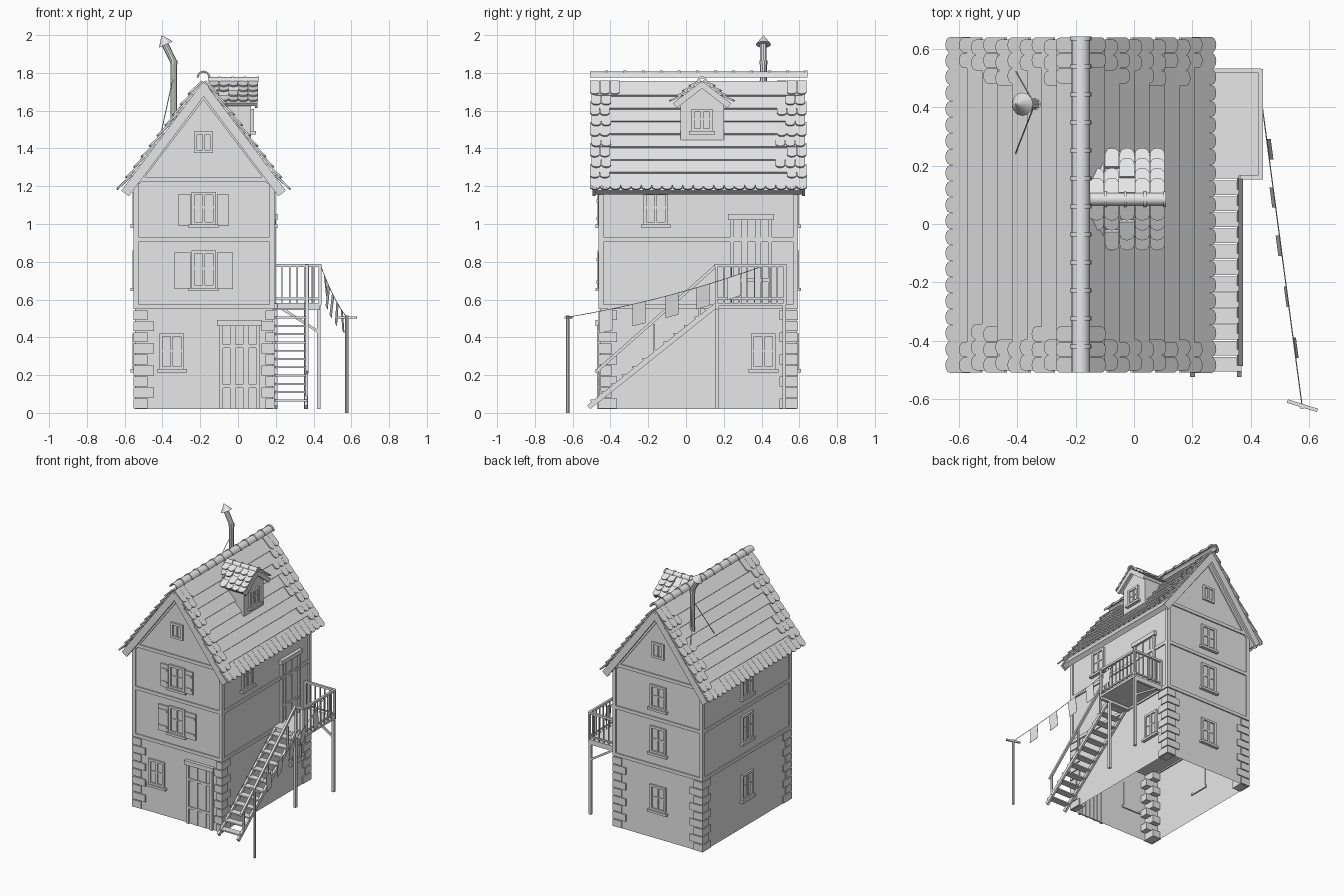
import bpy, bmesh, math, random
from mathutils import Matrix, Vector

random.seed(4)
if "Cube" in bpy.data.objects:
    bpy.data.objects.remove(bpy.data.objects["Cube"])

grey = bpy.data.materials.new("plain_grey")
grey.use_nodes = True
grey.diffuse_color = (0.8, 0.8, 0.8, 1)
grey.node_tree.nodes["Principled BSDF"].inputs["Base Color"].default_value = (0.8, 0.8, 0.8, 1)


# ---- helpers ----
def finish(name, bm, smooth=False):
    bmesh.ops.recalc_face_normals(bm, faces=bm.faces)
    mesh = bpy.data.meshes.new(name)
    bm.to_mesh(mesh)
    bm.free()
    mesh.materials.append(grey)
    obj = bpy.data.objects.new(name, mesh)
    bpy.context.collection.objects.link(obj)
    if smooth:
        bpy.ops.object.select_all(action='DESELECT')
        obj.select_set(True)
        bpy.context.view_layer.objects.active = obj
        bpy.ops.object.shade_smooth_by_angle(angle=math.radians(35))


def frame(o, a, b, c):
    m = Matrix((a, b, c)).transposed().to_4x4()
    m.translation = o
    return m


def box(bm, lo, hi, m=Matrix()):
    lo, hi = Vector(lo), Vector(hi)
    for v in bmesh.ops.create_cube(bm, size=1)['verts']:
        v.co = m @ ((lo + hi) / 2 + v.co * (hi - lo))


def bar(bm, a, b, w, h=None):
    a, d, h = Vector(a), Vector(b) - Vector(a), (h or w) / 2
    m = Matrix.Translation(a) @ d.to_track_quat('Y', 'Z').to_matrix().to_4x4()
    box(bm, (-w / 2, 0, -h), (w / 2, d.length, h), m)


def rod(bm, a, b, r1, r2=None, seg=10):
    a, b = Vector(a), Vector(b)
    m = Matrix.Translation((a + b) / 2) @ (b - a).to_track_quat('Z', 'Y').to_matrix().to_4x4()
    bmesh.ops.create_cone(bm, cap_ends=True, segments=seg, radius1=r1,
                          radius2=r1 if r2 is None else r2, depth=(b - a).length, matrix=m)


def prism(bm, pts, vec):
    low = [bm.verts.new(p) for p in pts]
    top = [bm.verts.new(Vector(p) + Vector(vec)) for p in pts]
    bm.faces.new(low)
    bm.faces.new(top)
    for i in range(len(pts)):
        bm.faces.new((low[i - 1], low[i], top[i], top[i - 1]))


def tile(bm, m, u, v, w, l):
    r = w * 0.4
    out = [(u, v - w / 2), (u, v + w / 2)]
    for k in range(7):
        a = math.pi * (0.5 - k / 6)
        out.append((u + l - r + r * math.cos(a), v + w / 2 * math.sin(a)))
    pts = [m @ Vector((p, q, 0.006 + 0.016 * (p - u) / l)) for p, q in out]
    prism(bm, pts, m.to_3x3() @ Vector((0, 0, 0.01)))


def ridge(bm, start, along, side, count, r):
    step = Vector(along) / count
    for k in range(count):
        for t0, t1, g in ((0, 1, 0), (0.86, 1, 0.005)):
            arc = [(rr, math.pi * (j if rr > r else 8 - j) / 8)
                   for rr in (r + 0.001 + g, r - 0.006) for j in range(9)]
            base = Vector(start) + step * (k + t0)
            prism(bm, [base + Vector(side) * (q * math.cos(a)) + Vector((0, 0, q * math.sin(a)))
                       for q, a in arc], step * (t1 - t0))


X0, X1, Y0, Y1, XM = -0.545, 0.185, -0.455, 0.585, -0.182
Z = Vector((0, 0, 1))


def wall(nx, ny, d):
    n = Vector((nx, ny, 0))
    return frame(n * d, Z.cross(n), n, Z)


FRONT, BACK = wall(0, -1, -Y0), wall(0, 1, Y1)
RIGHT, LEFT = wall(1, 0, X1), wall(-1, 0, -X0)

# ---- walls ----
bm = bmesh.new()
box(bm, (X0, Y0, 0.02), (X1, Y1, 0.56))
bm.faces.ensure_lookup_table()
bmesh.ops.delete(bm, geom=[f for f in bm.faces if f.calc_center_median().z < 0.1], context='FACES_ONLY')
finish("ground_floor_walls", bm)
bm = bmesh.new()
prism(bm, [(X0, Y0, 0.56), (X1, Y0, 0.56), (X1, Y0, 1.21), (XM, Y0, 1.7), (X0, Y0, 1.21)], (0, Y1 - Y0, 0))
finish("upper_walls", bm)

# ---- corner stones ----
bm = bmesh.new()
for cx, sx in ((X0, 1), (X1, -1)):
    for cy, sy in ((Y0, 1), (Y1, -1)):
        for k in range(9):
            wide = 0.6 if cx == X1 and cy == Y0 else 1
            lx, ly = ((0.1, 0.06) if k % 2 else (0.065, 0.09))
            z = 0.02 + k * 0.0585
            a = (cx - sx * 0.009, cy - sy * 0.009, z + 0.003)
            b = (cx + sx * lx * wide, cy + sy * ly, z + 0.055)
            box(bm, [min(p) for p in zip(a, b)], [max(p) for p in zip(a, b)])
finish("corner_stones", bm)

# ---- timber beams ----
bm = bmesh.new()
for m, u0, u1 in ((FRONT, X0, X1), (BACK, -X1, -X0), (RIGHT, Y0, Y1), (LEFT, -Y1, -Y0)):
    for z in (0.55, 0.905):
        box(bm, (u0 - 0.009, -0.01, z), (u1 + 0.009, 0.009, z + 0.025), m)
    for u in (u0 - 0.009, u1 - 0.018):
        box(bm, (u, -0.01, 0.575), (u + 0.027, 0.009, 1.22), m)
for m, c in ((FRONT, XM), (BACK, -XM)):
    box(bm, (c - 0.365, -0.01, 1.225), (c + 0.365, 0.009, 1.25), m)
    for s in (-1, 1):
        bar(bm, m @ Vector((c + s * 0.35, 0, 1.22)), m @ Vector((c, 0, 1.68)), 0.018, 0.028)
finish("timber_beams", bm)


# ---- windows, shutters and doors ----
def window(bm, m, u, z0, z1, w=0.13, sill=True):
    h, t = w / 2, 0.016
    box(bm, (u - h, -0.005, z0), (u + h, 0.003, z1), m)
    for a in (u - h, u + h - t):
        box(bm, (a, 0, z0), (a + t, 0.014, z1), m)
    for z in (z0, z1 - t):
        box(bm, (u - h, 0, z), (u + h, 0.013, z + t), m)
    box(bm, (u - 0.007, 0, z0), (u + 0.007, 0.011, z1), m)
    mid = (z0 + z1) / 2
    if sill:
        box(bm, (u - h, 0, mid), (u + h, 0.008, mid + 0.009), m)
        box(bm, (u - h - 0.014, -0.01, z0 - 0.015), (u + h + 0.014, 0.024, z0 + 0.002), m)


def door(bm, m, u0, u1, z0, z1):
    n, w = 5, (u1 - u0 - 0.04) / 5
    for k in range(n):
        a = u0 + 0.02 + k * w
        box(bm, (a + 0.002, -0.005, z0), (a + w - 0.002, 0.006 + 0.003 * (k % 2), z1), m)
    for a in (u0, u1 - 0.02):
        box(bm, (a, -0.005, z0), (a + 0.02, 0.016, z1), m)
    box(bm, (u0 - 0.012, -0.005, z1 - 0.01), (u1 + 0.012, 0.024, z1 + 0.022), m)
    for f in (0.25, 0.72):
        z = z0 + f * (z1 - z0)
        box(bm, (u0 + 0.02, 0, z), (u1 - 0.02, 0.014, z + 0.018), m)


levels = ((0.23, 0.42), (0.66, 0.86), (0.995, 1.17))
bm = bmesh.new()
for k, (z0, z1) in enumerate(levels):
    window(bm, FRONT, XM if k else -0.35, z0, z1)
    window(bm, BACK, -XM, z0, z1)
    window(bm, LEFT, -0.06, z0, z1)
window(bm, RIGHT, 0.41, *levels[0])
window(bm, RIGHT, -0.16, *levels[2])
window(bm, FRONT, XM, 1.375, 1.49, 0.1, False)
window(bm, BACK, -XM, 1.375, 1.49, 0.1, False)
window(bm, wall(1, 0, 0.07), 0.085, 1.49, 1.61, 0.11)
finish("windows", bm)
bm = bmesh.new()
for (z0, z1), w in zip(levels[1:], (0.085, 0.062)):
    for s in (-1, 1):
        a, b = XM + s * 0.07, XM + s * (0.07 + w)
        box(bm, (min(a, b), 0, z0 - 0.005), (max(a, b), 0.012, z1 - 0.01), FRONT)
        for z in (z0 + 0.025, z1 - 0.055):
            box(bm, (min(a, b) + 0.008, 0, z), (max(a, b) - 0.008, 0.018, z + 0.016), FRONT)
finish("shutters", bm)
bm = bmesh.new()
door(bm, FRONT, -0.1, 0.115, 0.02, 0.47)
door(bm, RIGHT, 0.235, 0.455, 0.58, 1.03)
finish("doors", bm)

# ---- main roof ----
boards, tiles = bmesh.new(), bmesh.new()
for s in (-1, 1):
    u, n = Vector((s * 0.6, 0, -0.8)), Vector((s * 0.8, 0, 0.6))
    m = frame((XM, 0, 1.75), u, Vector((0, 1, 0)), n)
    box(boards, (0, -0.49, -0.035), (0.715, 0.625, 0), m)
    for y in (-0.495, 0.615):
        box(boards, (0.02, y, -0.045), (0.72, y + 0.015, 0.004), m)
    p = 0.085
    for k in range(8):
        tilt = m @ Matrix.Translation((k * p, 0, 0)) @ Matrix.Rotation(-0.15, 4, 'Y')
        box(boards, (0, -0.48, 0), (p * 1.25, 0.615, 0.01), tilt)
    for k in range(10):
        for v0, d in ((-0.483, 1), (0.613, -1)):
            for c in range(3):
                if c < 2 or random.random() < 0.35:
                    v = v0 + d * (c * 0.053 + (k % 2) * 0.008)
                    tile(tiles, m, k * 0.069, v, 0.052, 0.1)
    for k in range(21):
        tile(tiles, m, 0.625, -0.483 + k * 0.0548, 0.053, 0.105)
finish("roof_boards", boards)
finish("roof_tiles", tiles)
bm = bmesh.new()
ridge(bm, (XM, -0.508, 1.775), (0, 1.15, 0), (1, 0, 0), 12, 0.031)
finish("ridge_tiles", bm, True)

# ---- dormer ----
bm = bmesh.new()
prism(bm, [(-0.12, -0.03, 1.4), (-0.12, 0.2, 1.4), (-0.12, 0.2, 1.655),
           (-0.12, 0.085, 1.735), (-0.12, -0.03, 1.655)], (0.19, 0, 0))
finish("dormer_walls", bm)
bm = bmesh.new()
for s in (-1, 1):
    u = Vector((0, s * 0.79, -0.61))
    m = frame((0, 0.085, 1.75), u, Vector((1, 0, 0)), Vector((0, s * 0.61, 0.79)))
    box(bm, (0, -0.15, -0.016), (0.185, 0.1, 0.006), m)
    box(bm, (0.01, 0.09, -0.026), (0.19, 0.104, 0.006), m)
    for k in range(4):
        for c in range(5):
            if k == 3 or c == 4 or random.random() < 0.6:
                tile(bm, m, k * 0.043, 0.08 - (4 - c) * 0.052, 0.05, 0.068)
finish("dormer_roof", bm)
bm = bmesh.new()
ridge(bm, (-0.16, 0.085, 1.755), (0.27, 0, 0), (0, 1, 0), 4, 0.021)
finish("dormer_ridge_tiles", bm, True)

# ---- stove pipe ----
bm = bmesh.new()
rod(bm, (-0.34, 0.41, 1.5), (-0.34, 0.41, 1.865), 0.018)
rod(bm, (-0.339, 0.41, 1.855), (-0.388, 0.41, 1.955), 0.018)
rod(bm, (-0.34, 0.41, 1.845), (-0.34, 0.41, 1.865), 0.021)
rod(bm, (-0.382, 0.41, 1.95), (-0.404, 0.41, 1.997), 0.04, 0.002, 12)
finish("stove_pipe", bm, True)
bm = bmesh.new()
for y in (0.225, 0.535):
    rod(bm, (-0.34, 0.41, 1.79), (-0.412, y, 1.46), 0.0025, seg=5)
finish("pipe_wires", bm)

# ---- landing and stairs ----
bm = bmesh.new()
box(bm, (X1, 0.155, 0.565), (0.44, 0.53, 0.582))
for y in (0.165, 0.52):
    bar(bm, (X1, y, 0.555), (0.435, y, 0.555), 0.02)
for x, y in ((0.36, 0.165), (0.428, 0.52)):
    box(bm, (x - 0.01, y - 0.01, 0.02), (x + 0.01, y + 0.01, 0.57))
bar(bm, (0.22, 0.52, 0.56), (0.425, 0.52, 0.43), 0.014)
finish("landing", bm)
bm = bmesh.new()
corners = [(0.37, 0.16), (0.434, 0.16), (0.434, 0.524), (X1 + 0.008, 0.524)]
for (ax, ay), (bx, by) in zip(corners, corners[1:]):
    for z, w in ((0.78, 0.016), (0.605, 0.01)):
        bar(bm, (ax, ay, z), (bx, by, z), w)
    n = max(2, round((abs(bx - ax) + abs(by - ay)) / 0.042))
    for k in range(n + 1):
        x, y = ax + (bx - ax) * k / n, ay + (by - ay) * k / n
        w = 0.007 if 0 < k < n else 0.014
        box(bm, (x - w / 2, y - w / 2, 0.57), (x + w / 2, y + w / 2, 0.785))
finish("landing_railing", bm)
bm = bmesh.new()
for x in (0.2, 0.36):
    bar(bm, (x, -0.515, 0.03), (x, 0.16, 0.57), 0.016, 0.026)
for k in range(12):
    t = (k + 0.7) / 12.3
    y, z = -0.515 + 0.675 * t, 0.03 + 0.54 * t
    box(bm, (0.195, y - 0.028, z), (0.368, y + 0.022, z + 0.01))
finish("stairs", bm)
bm = bmesh.new()
bar(bm, (0.365, -0.48, 0.215), (0.365, 0.16, 0.78), 0.016)
for y in (-0.455, -0.17, 0.07):
    z = 0.03 + (y + 0.515) * 0.8
    box(bm, (0.358, y - 0.006, z), (0.371, y + 0.006, z + 0.165))
finish("stair_railing", bm)

# ---- bunting ----
bm = bmesh.new()
rod(bm, (0.575, -0.625, 0), (0.575, -0.625, 0.515), 0.009, seg=8)
bar(bm, (0.525, -0.606, 0.505), (0.628, -0.638, 0.505), 0.012)
finish("bunting_post", bm)


def line_at(t):
    p = Vector((0.438, 0.41, 0.778)).lerp(Vector((0.575, -0.62, 0.508)), t)
    return p - Z * (0.1 * t * (1 - t))


bm = bmesh.new()
for k in range(12):
    rod(bm, line_at(k / 12), line_at((k + 1) / 12), 0.002, seg=5)
for t in (0.15, 0.31, 0.47, 0.64, 0.81):
    a, b = line_at(t - 0.034), line_at(t + 0.034)
    swing = Vector((random.uniform(-0.015, 0.015), 0, -0.115))
    prism(bm, [a, b, b + swing, a + swing], (0.002, 0, 0))
finish("bunting", bm)
